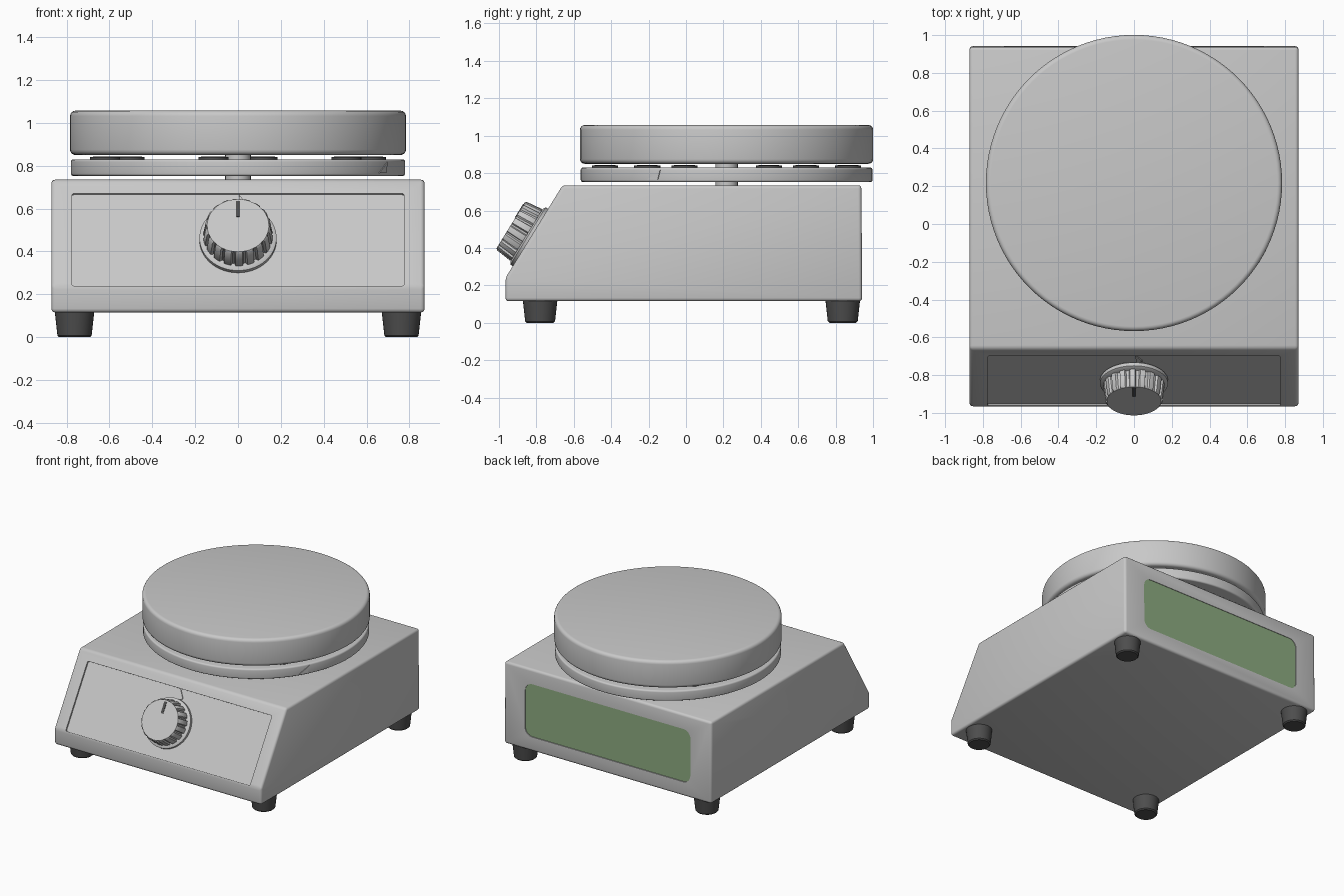
import bpy, bmesh, math
from mathutils import Matrix, Vector

if "Cube" in bpy.data.objects:
    bpy.data.objects.remove(bpy.data.objects["Cube"])


def material(name, r, g, b):
    m = bpy.data.materials.new(name)
    m.use_nodes = True
    m.diffuse_color = (r, g, b, 1)
    m.node_tree.nodes["Principled BSDF"].inputs["Base Color"].default_value = (r, g, b, 1)
    return m


GREY = material("light grey", 0.58, 0.58, 0.58)
DARK = material("dark rubber", 0.075, 0.075, 0.075)
GREEN = material("muted green", 0.27, 0.41, 0.22)


def finish(name, bm, mat, matrix=Matrix(), angle=35):
    bmesh.ops.recalc_face_normals(bm, faces=bm.faces)
    mesh = bpy.data.meshes.new(name)
    bm.to_mesh(mesh)
    bm.free()
    mesh.transform(matrix)
    mesh.materials.append(mat)
    obj = bpy.data.objects.new(name, mesh)
    bpy.context.collection.objects.link(obj)
    bpy.ops.object.select_all(action='DESELECT')
    obj.select_set(True)
    bpy.context.view_layer.objects.active = obj
    bpy.ops.object.shade_smooth_by_angle(angle=math.radians(angle))
    return obj


def prism(outline, depth):
    """Extrude a flat outline in local xy by depth along z, centred."""
    bm = bmesh.new()
    face = bm.faces.new([bm.verts.new((x, y, -depth / 2)) for x, y in outline])
    ext = bmesh.ops.extrude_face_region(bm, geom=[face])
    verts = [v for v in ext["geom"] if isinstance(v, bmesh.types.BMVert)]
    bmesh.ops.translate(bm, verts=verts, vec=(0, 0, depth))
    return bm


def rounded_rect(w, h, r, steps=6):
    pts = []
    for i, (sx, sy) in enumerate([(1, 1), (-1, 1), (-1, -1), (1, -1)]):
        for k in range(steps + 1):
            a = math.pi / 2 * (i + k / steps)
            pts.append((sx * (w / 2 - r) + r * math.cos(a), sy * (h / 2 - r) + r * math.sin(a)))
    return pts


def lathe(profile, segs, flutes=0, depth=0, fluted=()):
    """Turn (radius, z) points around z; the listed rings get grip flutes."""
    bm = bmesh.new()
    rings = []
    for i, (r, z) in enumerate(profile):
        ring = []
        for s in range(segs):
            a = 2 * math.pi * s / segs
            cut = depth if i in fluted and (s * flutes / segs) % 1 < 0.3 else 0
            ring.append(bm.verts.new(((r - cut) * math.cos(a), (r - cut) * math.sin(a), z)))
        rings.append(ring)
    for a, b in zip(rings, rings[1:]):
        for s in range(segs):
            t = (s + 1) % segs
            bm.faces.new((a[s], a[t], b[t], b[s]))
    bm.faces.new(rings[0])
    bm.faces.new(rings[-1])
    return bm


def disc_profile(r, z0, z1, e):
    """Disc outline with rounded rims of radius e."""
    pts = []
    for zc, start in ((z0 + e, -math.pi / 2), (z1 - e, 0)):
        for k in range(5):
            a = start + k * math.pi / 8
            pts.append((r - e + e * math.cos(a), zc + e * math.sin(a)))
    return pts


def recess(obj, cutter):
    mod = obj.modifiers.new("recess", 'BOOLEAN')
    mod.operation = 'DIFFERENCE'
    mod.solver = 'EXACT'
    mod.object = cutter
    bpy.context.view_layer.objects.active = obj
    bpy.ops.object.modifier_apply(modifier=mod.name)
    bpy.data.objects.remove(cutter)


# Housing: side profile extruded across x, with softened edges
side = [(-0.965, 0.115), (0.942, 0.115), (0.938, 0.735), (-0.66, 0.735), (-0.965, 0.24)]
to_side = Matrix(((0, 0, 1, 0), (1, 0, 0, 0), (0, 1, 0, 0), (0, 0, 0, 1)))
bm = prism(side, 1.742)
bmesh.ops.bevel(bm, geom=bm.edges[:], offset=0.018, segments=3, profile=0.5, affect='EDGES')
housing = finish("housing", bm, GREY, to_side)

# Frame lying on the sloped front, local z pointing outwards
tilt = Matrix.Rotation(math.atan2(0.495, 0.305), 4, 'X')
slope = Matrix.Translation((0, -0.832, 0.456)) @ tilt

# Recessed control panel
recess(housing, finish("panel_cutter", prism(rounded_rect(1.55, 0.505, 0.01), 0.024), GREY, slope))

# Recessed back plate
back = Matrix.Translation((0, 0.942, 0.423)) @ Matrix.Rotation(math.pi / 2, 4, 'X')
recess(housing, finish("back_cutter", prism(rounded_rect(1.39, 0.40, 0.06), 0.03), GREY, back))
finish("back_plate", prism(rounded_rect(1.39, 0.40, 0.06), 0.008), GREEN,
       Matrix.Translation((0, -0.011, 0)) @ back)
bpy.context.view_layer.objects.active = housing
housing.select_set(True)
bpy.ops.object.shade_smooth_by_angle(angle=math.radians(35))

# Heating plate stack on a central column
centre = Matrix.Translation((0, 0.217, 0))
finish("lower_plate", lathe(disc_profile(0.78, 0.752, 0.83, 0.012), 96), GREY, centre)
finish("heating_plate", lathe(disc_profile(0.784, 0.85, 1.057, 0.025), 96), GREY, centre)
finish("support_column", lathe([(0.06, 0.72), (0.06, 0.86)], 24), GREY, centre)

# Low spacers between the plates
for i in range(6):
    spin = Matrix.Rotation(math.radians(60 * i + 20), 4, 'Z')
    finish("plate_spacer", lathe([(0.07, 0.828), (0.07, 0.84), (0.05, 0.843)], 24), DARK,
           centre @ spin @ Matrix.Translation((0.66, 0, 0)))

# Small triangular marker on the rim of the lower plate
rim = centre @ Matrix.Rotation(math.atan2(-0.385, 0.68), 4, 'Z') @ Matrix.Translation((0.78, 0, 0.79))
finish("rim_marker", prism([(-0.045, -0.025), (0.035, 0.028), (0.02, -0.025)], 0.008), GREY, rim @ to_side)

# Feet
for x in (-0.763, 0.763):
    for y in (-0.78, 0.838):
        finish("foot", lathe([(0.072, 0), (0.08, 0.008), (0.093, 0.125)], 32), DARK,
               Matrix.Translation((x, y, 0)))

# Knob: skirt, fluted grip and pointer line
finish("knob_skirt", lathe([(0.17, -0.013), (0.18, -0.005), (0.18, 0.015), (0.165, 0.024)], 64), GREY, slope)
grip = [(0.158, 0.018), (0.162, 0.03), (0.152, 0.115), (0.144, 0.124)]
finish("knob_grip", lathe(grip, 180, 18, 0.012, (0, 1, 2)), GREY, slope)
finish("knob_line", prism(rounded_rect(0.02, 0.085, 0.004), 0.008), DARK,
       slope @ Matrix.Translation((0, 0.09, 0.123)))

# Pointer mark on the panel above the knob
finish("panel_pointer", prism([(0.005, 0.25), (0.045, 0.19), (0.015, 0.17)], 0.008), GREY,
       slope @ Matrix.Translation((0, 0, -0.009)))
